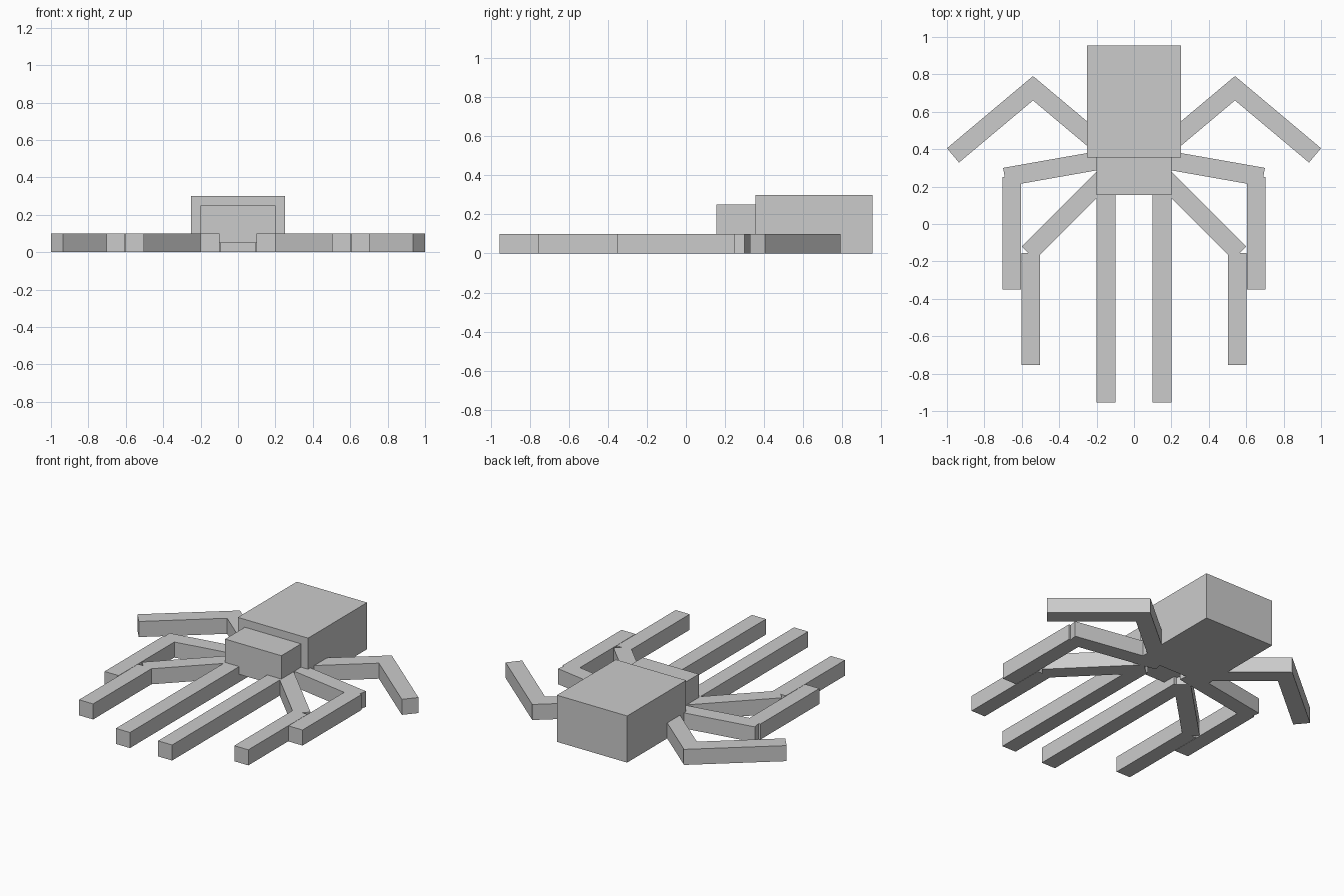
import bpy
import math

if "Cube" in bpy.data.objects:
    bpy.data.objects.remove(bpy.data.objects["Cube"])

grey = bpy.data.materials.new("plain_grey")
grey.diffuse_color = (0.6, 0.6, 0.6, 1)
grey.use_nodes = True
grey.node_tree.nodes["Principled BSDF"].inputs["Base Color"].default_value = grey.diffuse_color


def box(name, center, size, angle=0.0):
    """Box given by its centre, full size and turn about z in degrees."""
    bpy.ops.mesh.primitive_cube_add(size=1, location=center)
    ob = bpy.context.object
    ob.name = name
    ob.scale = size
    ob.rotation_euler.z = math.radians(angle)
    bpy.ops.object.transform_apply(location=True, rotation=True, scale=True)
    ob.data.materials.append(grey)
    return ob


def leg_part(name, corner, angle, length, side):
    """Square bar ending at its left-hand corner, running along angle (mirrored by side)."""
    w = 0.1
    a = math.radians(angle)
    dx, dy = math.cos(a), math.sin(a)
    cx = corner[0] - dx * length / 2 + dy * w / 2
    cy = corner[1] - dy * length / 2 - dx * w / 2
    label = "right" if side > 0 else "left"
    box(f"{label}_{name}", (side * cx, cy, w / 2), (length, w, w), side * angle)


# Abdomen and head
box("abdomen", (0, 0.655, 0.15), (0.5, 0.6, 0.3))
box("head", (0, 0.255, 0.15), (0.4, 0.2, 0.2))

# Four legs per side: name, far corner, direction, length
parts = [
    ("rear_leg_upper", (0.535, 0.787), 40, 0.6),
    ("rear_leg_lower", (1.0, 0.405), -40, 0.6),
    ("middle_leg_upper", (0.70, 0.30), -10, 0.6),
    ("middle_leg_lower", (0.704, -0.35), -90, 0.6),
    ("front_leg_upper", (0.60, -0.12), -45, 0.6),
    ("front_leg_lower", (0.602, -0.755), -90, 0.6),
    ("inner_leg", (0.20, -0.955), -90, 1.2),
]
for side in (1, -1):
    for name, corner, angle, length in parts:
        leg_part(name, corner, angle, length, side)
